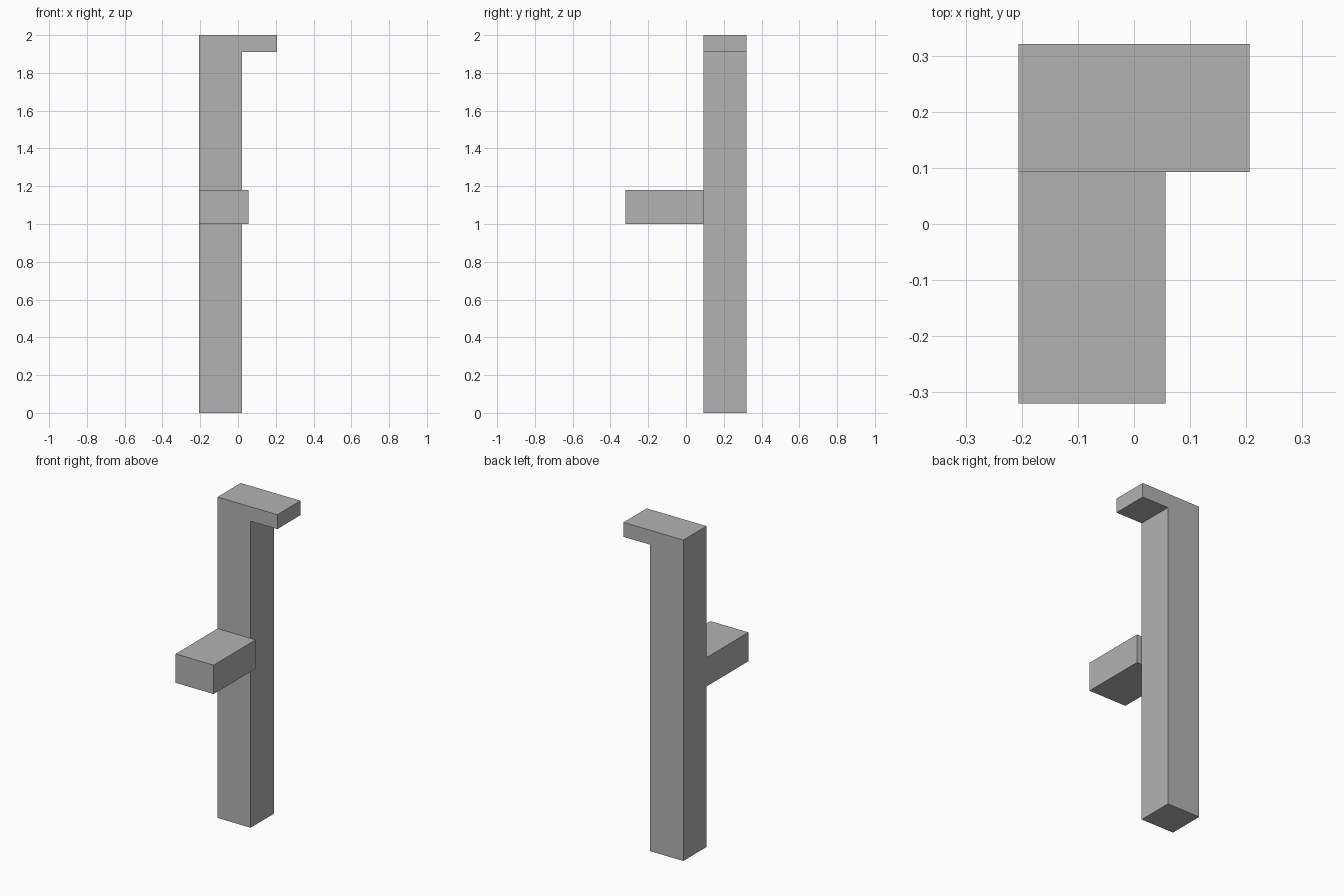
import bpy
import bmesh
from mathutils import Vector

# Remove the default cube
cube = bpy.data.objects.get("Cube")
if cube:
    bpy.data.objects.remove(cube, do_unlink=True)

# Single grey material
GREY = (0.45, 0.45, 0.45, 1.0)
grey = bpy.data.materials.new("plain_grey")
grey.use_nodes = True
grey.diffuse_color = GREY
grey.node_tree.nodes["Principled BSDF"].inputs["Base Color"].default_value = GREY


def extrude_profile(name, profile, y_front, y_back):
    """Extrude an (x, z) outline from y_front to y_back."""
    bm = bmesh.new()
    face = bm.faces.new([bm.verts.new((x, y_front, z)) for x, z in profile])
    result = bmesh.ops.extrude_face_region(bm, geom=[face], use_keep_orig=True)
    moved = [g for g in result["geom"] if isinstance(g, bmesh.types.BMVert)]
    bmesh.ops.translate(bm, verts=moved, vec=Vector((0, y_back - y_front, 0)))
    bmesh.ops.recalc_face_normals(bm, faces=bm.faces)
    mesh = bpy.data.meshes.new(name)
    bm.to_mesh(mesh)
    bm.free()
    mesh.materials.append(grey)
    obj = bpy.data.objects.new(name, mesh)
    bpy.context.collection.objects.link(obj)
    return obj


LEFT, POST_EDGE, PEG_EDGE, ARM_EDGE = -0.206, 0.022, 0.056, 0.206
FRONT, JOINT, BACK = -0.32, 0.093, 0.321

# Tall post with a short arm at the top, in one piece
extrude_profile("post_with_top_arm", [
    (LEFT, 0), (POST_EDGE, 0), (POST_EDGE, 1.91),
    (ARM_EDGE, 1.91), (ARM_EDGE, 2), (LEFT, 2),
], JOINT, BACK)

# Block projecting forward from the middle of the post
extrude_profile("front_peg", [
    (LEFT, 1.0), (PEG_EDGE, 1.0), (PEG_EDGE, 1.18), (LEFT, 1.18),
], FRONT, JOINT)
